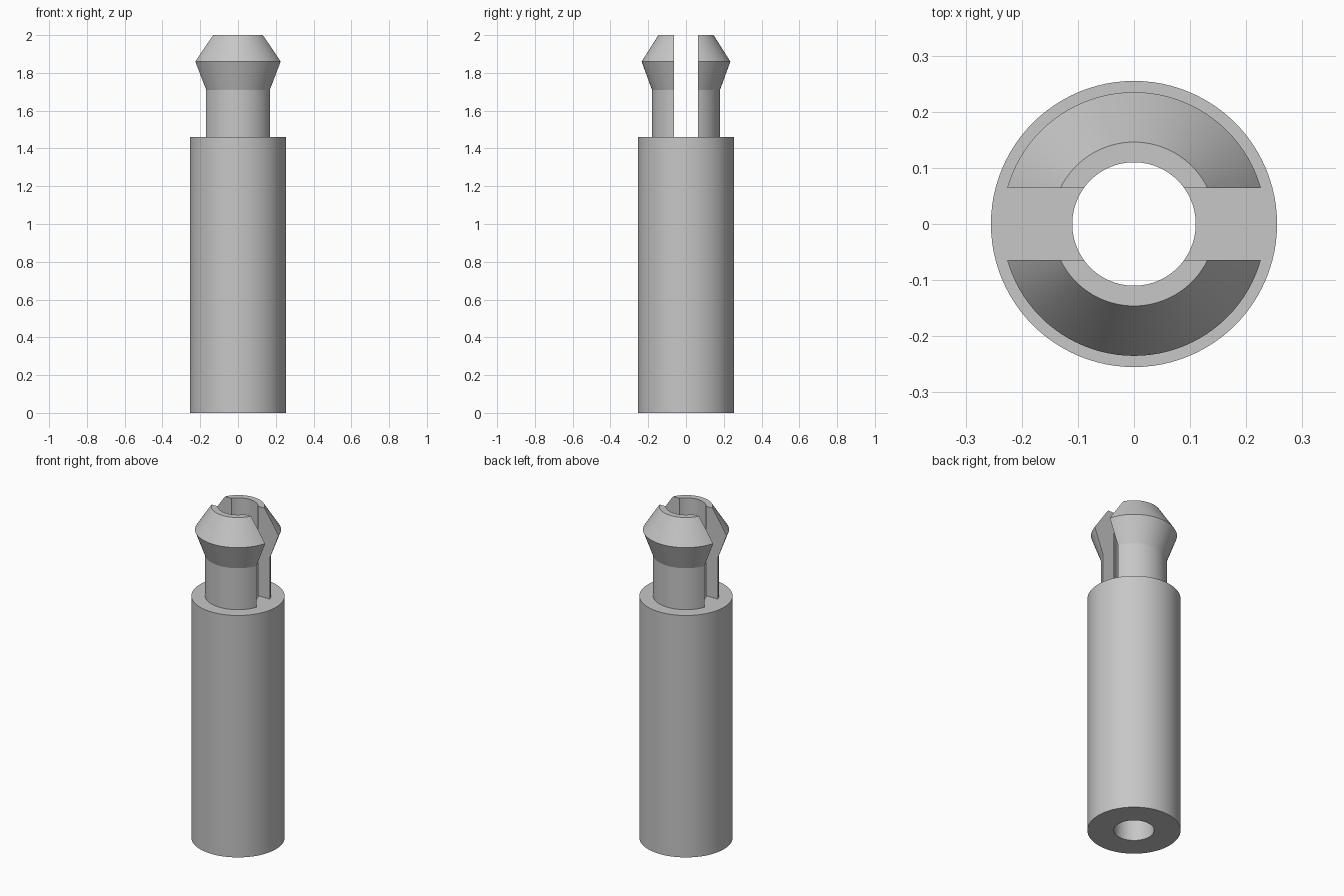
import bpy, bmesh, math
from mathutils import Vector

cube = bpy.data.objects.get("Cube")
if cube:
    bpy.data.objects.remove(cube, do_unlink=True)

SEGMENTS = 96
BORE = 0.11
SHOULDER = 1.46
SLOT_HALF = 0.064

grey = bpy.data.materials.new("light_grey")
grey.use_nodes = True
colour = (0.57, 0.57, 0.57, 1)
grey.diffuse_color = colour
grey.node_tree.nodes["Principled BSDF"].inputs["Base Color"].default_value = colour


def revolve(profile):
    """Spin a closed (radius, z) profile around the z axis."""
    bm = bmesh.new()
    rings = []
    for i in range(SEGMENTS):
        a = math.tau * i / SEGMENTS
        rings.append([bm.verts.new((r * math.cos(a), r * math.sin(a), z)) for r, z in profile])
    n = len(profile)
    for i, ring in enumerate(rings):
        after = rings[(i + 1) % SEGMENTS]
        for j in range(n):
            k = (j + 1) % n
            bm.faces.new((ring[j], after[j], after[k], ring[k]))
    return bm


def finish(bm, name):
    bmesh.ops.recalc_face_normals(bm, faces=bm.faces)
    mesh = bpy.data.meshes.new(name)
    bm.to_mesh(mesh)
    bm.free()
    mesh.materials.append(grey)
    obj = bpy.data.objects.new(name, mesh)
    bpy.context.collection.objects.link(obj)
    bpy.ops.object.select_all(action='DESELECT')
    obj.select_set(True)
    bpy.context.view_layer.objects.active = obj
    bpy.ops.object.shade_smooth_by_angle(angle=math.radians(15))
    return obj


# Hollow lower sleeve
finish(revolve([(BORE, 0), (0.255, 0), (0.255, SHOULDER), (BORE, SHOULDER)]), "sleeve")

# Two barbed snap prongs, separated by a straight slot
prong_profile = [(BORE, SHOULDER), (0.18, SHOULDER), (0.18, 1.71),
                 (0.235, 1.86), (0.146, 2.0), (BORE, 2.0)]
for side, name in ((-1, "front_prong"), (1, "back_prong")):
    bm = revolve(prong_profile)
    bmesh.ops.bisect_plane(bm, geom=bm.verts[:] + bm.edges[:] + bm.faces[:],
                           plane_co=Vector((0, side * SLOT_HALF, 0)),
                           plane_no=Vector((0, side, 0)), clear_inner=True)
    # Close the flat slot walls
    rim = [e for e in bm.edges if e.is_boundary]
    bmesh.ops.holes_fill(bm, edges=rim, sides=0)
    finish(bm, name)
